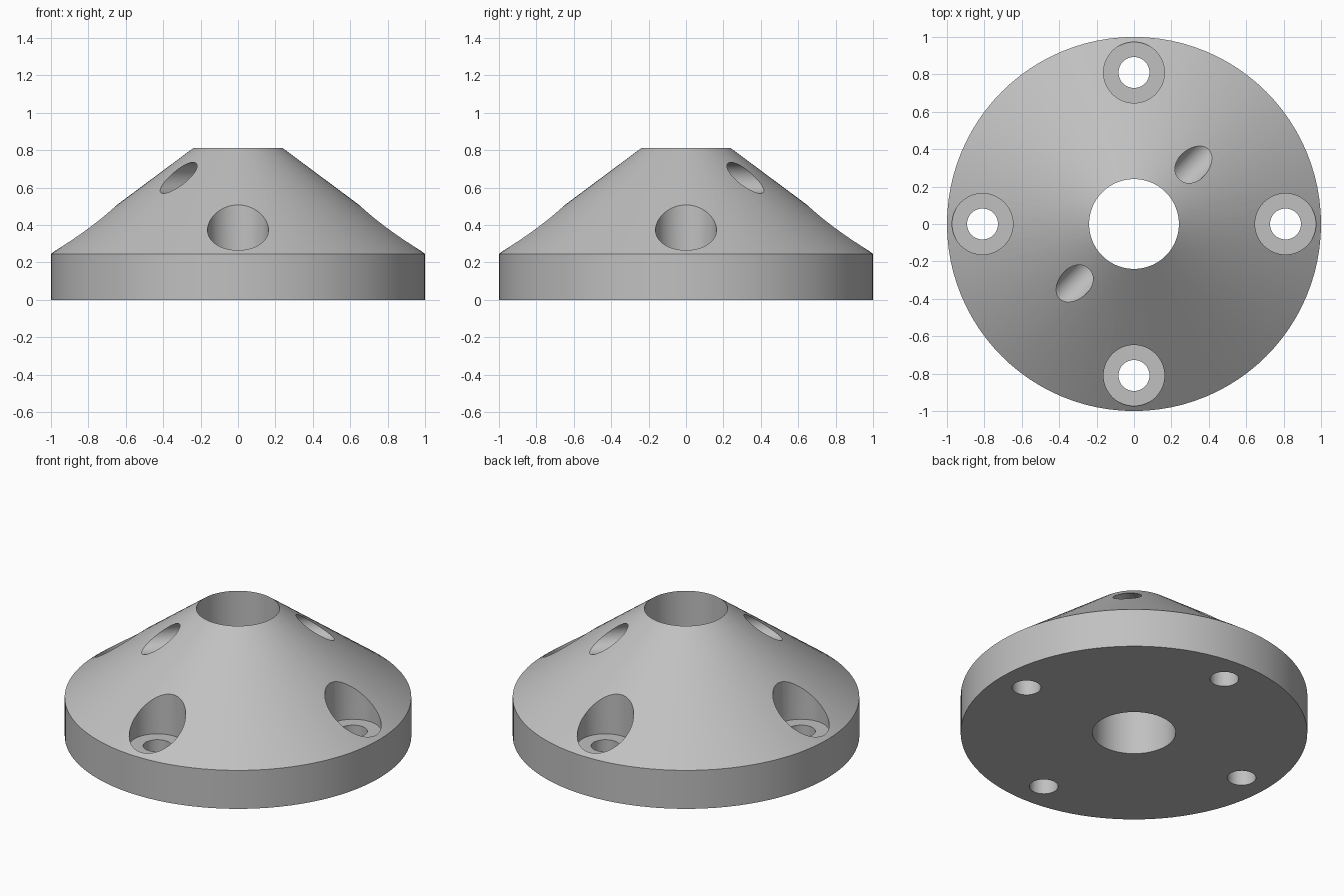
import bpy
import bmesh
from math import pi, cos, sin
from mathutils import Matrix, Vector

if "Cube" in bpy.data.objects:
    bpy.data.objects.remove(bpy.data.objects["Cube"])

RIM_Z, TOP_Z, BORE_R = 0.245, 0.81, 0.24
BOLT_CIRCLE, SCREW_R, HEAD_R = 0.81, 0.083, 0.163
SEGMENTS = 96

grey = bpy.data.materials.new("plain grey")
grey.use_nodes = True
colour = (0.53, 0.53, 0.53, 1)
grey.diffuse_color = colour
grey.node_tree.nodes["Principled BSDF"].inputs["Base Color"].default_value = colour


def make_object(name, bm):
    bmesh.ops.recalc_face_normals(bm, faces=bm.faces[:])
    mesh = bpy.data.meshes.new(name)
    bm.to_mesh(mesh)
    bm.free()
    mesh.materials.append(grey)
    obj = bpy.data.objects.new(name, mesh)
    bpy.context.collection.objects.link(obj)
    return obj


def lathe(name, profile):
    """Spin a closed (radius, height) outline around the z axis."""
    bm = bmesh.new()
    rings = []
    for i in range(SEGMENTS):
        a = 2 * pi * i / SEGMENTS
        rings.append([bm.verts.new((r * cos(a), r * sin(a), z)) for r, z in profile])
    count = len(profile)
    for i, ring in enumerate(rings):
        nxt = rings[(i + 1) % SEGMENTS]
        for j in range(count):
            k = (j + 1) % count
            bm.faces.new((ring[j], nxt[j], nxt[k], ring[k]))
    return make_object(name, bm)


def drill(target, name, start, end, radius):
    """Cut a round hole from start to end."""
    start, end = Vector(start), Vector(end)
    axis = end - start
    place = Matrix.Translation((start + end) / 2) @ axis.to_track_quat("Z", "Y").to_matrix().to_4x4()
    bm = bmesh.new()
    bmesh.ops.create_cone(bm, cap_ends=True, segments=48, radius1=radius,
                          radius2=radius, depth=axis.length, matrix=place)
    cutter = make_object(name, bm)
    cutter.hide_render = True
    mod = target.modifiers.new(name, "BOOLEAN")
    mod.operation = "DIFFERENCE"
    mod.solver = "EXACT"
    mod.object = cutter
    bpy.ops.object.modifier_apply(modifier=mod.name)
    bpy.data.objects.remove(cutter)


# Conical body on a straight rim, with a bore that meets the cone at the top
flange = lathe("conical_flange", [(BORE_R, 0), (1, 0), (1, RIM_Z), (BORE_R, TOP_Z)])
bpy.context.view_layer.objects.active = flange
flange.select_set(True)

# Four counterbored mounting holes
for i in range(4):
    x, y = BOLT_CIRCLE * cos(i * pi / 2), BOLT_CIRCLE * sin(i * pi / 2)
    drill(flange, "screw_head_recess", (x, y, RIM_Z), (x, y, 1), HEAD_R)
    drill(flange, "screw_hole", (x, y, -0.1), (x, y, 0.5), SCREW_R)

# Two horizontal set screw holes running diagonally into the bore
for side in (1, -1):
    drill(flange, "set_screw_hole", (side * 0.08, side * 0.08, 0.652),
          (side * 0.6, side * 0.6, 0.652), SCREW_R)

bpy.ops.object.shade_smooth_by_angle(angle=pi / 6)
